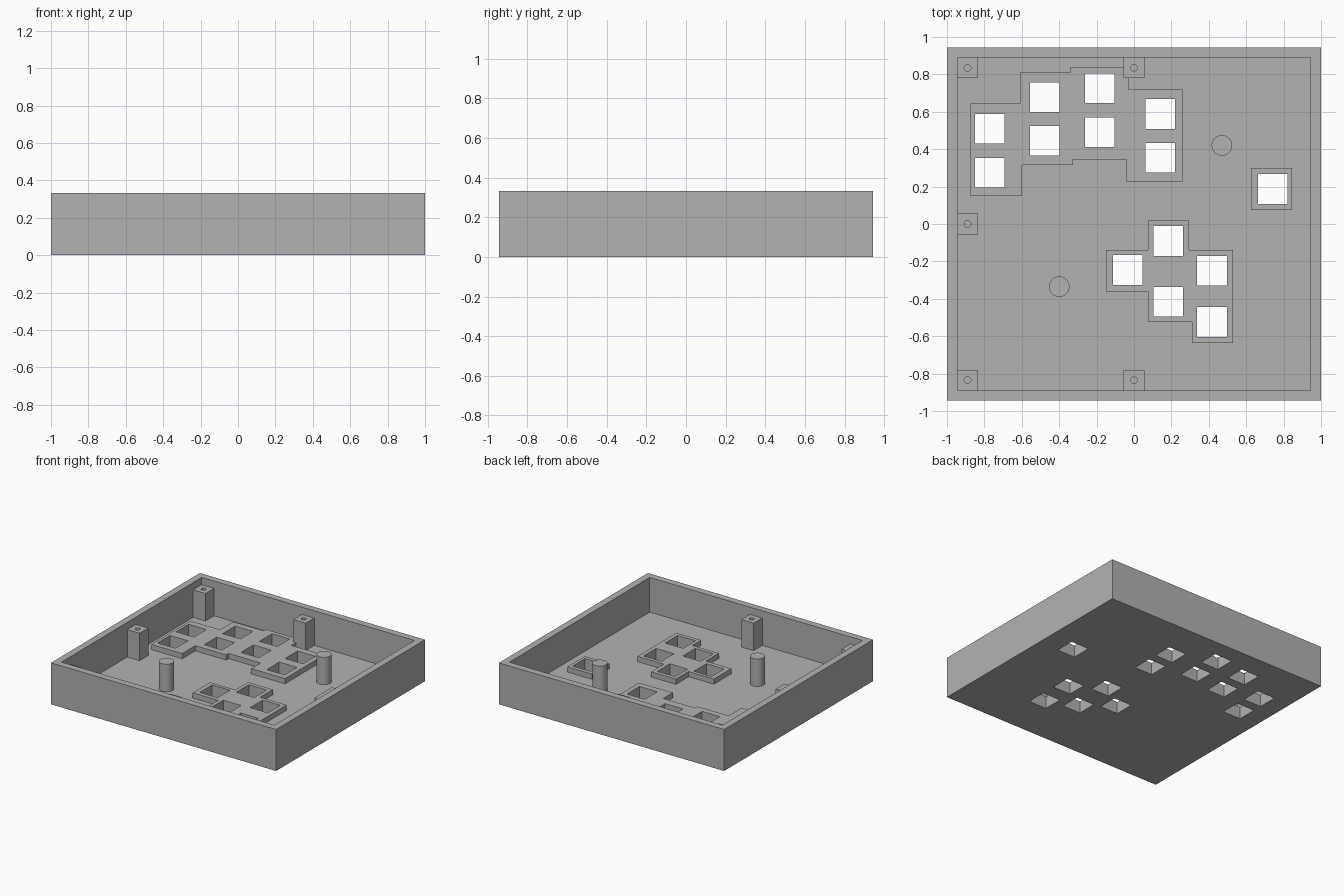
import bpy, bmesh

if "Cube" in bpy.data.objects:
    bpy.data.objects.remove(bpy.data.objects["Cube"], do_unlink=True)

W, D, H = 1.0, 0.944, 0.333      # half width, half depth, height
WALL, FLOOR = 0.055, 0.055
BLOCK_TOP, POST_TOP = 0.097, 0.275
KEY = 0.079                      # half size of a window

grey = bpy.data.materials.new("plain grey")
grey.use_nodes = True
colour = (0.448, 0.448, 0.448, 1)
grey.diffuse_color = colour
grey.node_tree.nodes["Principled BSDF"].inputs["Base Color"].default_value = colour


def prism(bm, outline, z0, z1):
    """Extrude a flat outline from z0 to z1."""
    face = bm.faces.new([bm.verts.new((x, y, z0)) for x, y in outline])
    new = bmesh.ops.extrude_face_region(bm, geom=[face], use_keep_orig=True)["geom"]
    tops = [v for v in new if isinstance(v, bmesh.types.BMVert)]
    bmesh.ops.translate(bm, verts=tops, vec=(0, 0, z1 - z0))


def rect(x, y, hx, hy):
    return [(x - hx, y - hy), (x + hx, y - hy), (x + hx, y + hy), (x - hx, y + hy)]


def cylinder(bm, x, y, radius, z0, z1, sides):
    ring = bmesh.ops.create_cone(bm, cap_ends=True, segments=sides,
                                 radius1=radius, radius2=radius, depth=z1 - z0)
    bmesh.ops.translate(bm, verts=ring["verts"], vec=(x, y, (z0 + z1) / 2))


def finish(name, bm):
    bmesh.ops.recalc_face_normals(bm, faces=bm.faces)
    mesh = bpy.data.meshes.new(name)
    bm.to_mesh(mesh)
    bm.free()
    mesh.materials.append(grey)
    ob = bpy.data.objects.new(name, mesh)
    bpy.context.collection.objects.link(ob)
    return ob


def cut(ob, cutter):
    """Subtract the cutter and bake the result."""
    mod = ob.modifiers.new("cut", 'BOOLEAN')
    mod.operation, mod.solver, mod.object = 'DIFFERENCE', 'EXACT', cutter
    graph = bpy.context.evaluated_depsgraph_get()
    mesh = bpy.data.meshes.new_from_object(ob.evaluated_get(graph))
    ob.modifiers.clear()
    ob.data = mesh


def smooth(ob):
    bpy.ops.object.select_all(action='DESELECT')
    ob.select_set(True)
    bpy.context.view_layer.objects.active = ob
    bpy.ops.object.shade_smooth_by_angle()


# Cutter for all square windows
windows = [(-.772, .51), (-.772, .275), (-.477, .678), (-.477, .445),
           (-.182, .725), (-.182, .49), (.141, .588), (.141, .355),
           (-.033, -.246), (.184, -.091), (.184, -.415),
           (.417, -.25), (.417, -.524), (.741, .187)]
bm = bmesh.new()
for x, y in windows:
    prism(bm, rect(x, y, KEY, KEY), -0.1, 0.2)
window_cutter = finish("window_cutter", bm)
window_cutter.hide_render = True

# Open tray
bm = bmesh.new()
prism(bm, rect(0, 0, W, D), 0, H)
tray = finish("tray", bm)
bm = bmesh.new()
prism(bm, rect(0, 0, W - WALL, D - WALL), FLOOR, H + 0.1)
cavity = finish("cavity_cutter", bm)
cavity.hide_render = True
cut(tray, cavity)
cut(tray, window_cutter)

# Raised frames around the windows
frames = {
    "rear_window_frame": [
        (-.875, .15), (-.6, .15), (-.6, .315), (-.325, .315), (-.325, .345),
        (-.04, .345), (-.04, .225), (.26, .225), (.26, .72), (-.03, .72),
        (-.03, .84), (-.34, .84), (-.34, .81), (-.61, .81), (-.61, .645), (-.875, .645)],
    "front_window_frame": [
        (-.15, -.36), (.075, -.36), (.075, -.525), (.31, -.525), (.31, -.635),
        (.53, -.635), (.53, -.14), (.295, -.14), (.295, .02), (.075, .02),
        (.075, -.14), (-.15, -.14)],
    "single_window_frame": rect(.735, .187, .11, .112),
}
for name, outline in frames.items():
    bm = bmesh.new()
    prism(bm, outline, FLOOR, BLOCK_TOP)
    cut(finish(name, bm), window_cutter)

# Square screw posts along the walls
posts = [(-.89, .835), (0, .835), (-.89, 0), (-.89, -.835), (0, -.835)]
for i, (x, y) in enumerate(posts):
    bm = bmesh.new()
    prism(bm, rect(x, y, .055, .055), FLOOR, POST_TOP)
    post = finish(f"screw_post_{i + 1}", bm)
    bm = bmesh.new()
    cylinder(bm, x, y, .018, POST_TOP - .15, POST_TOP + .1, 24)
    hole = finish("screw_hole_cutter", bm)
    hole.hide_render = True
    cut(post, hole)
    bpy.data.objects.remove(hole, do_unlink=True)
    smooth(post)

# Round support pillars
for i, (x, y) in enumerate([(.47, .42), (-.4, -.335)]):
    bm = bmesh.new()
    cylinder(bm, x, y, .055, FLOOR, POST_TOP, 48)
    smooth(finish(f"round_pillar_{i + 1}", bm))

for helper in (window_cutter, cavity):
    bpy.data.objects.remove(helper, do_unlink=True)
